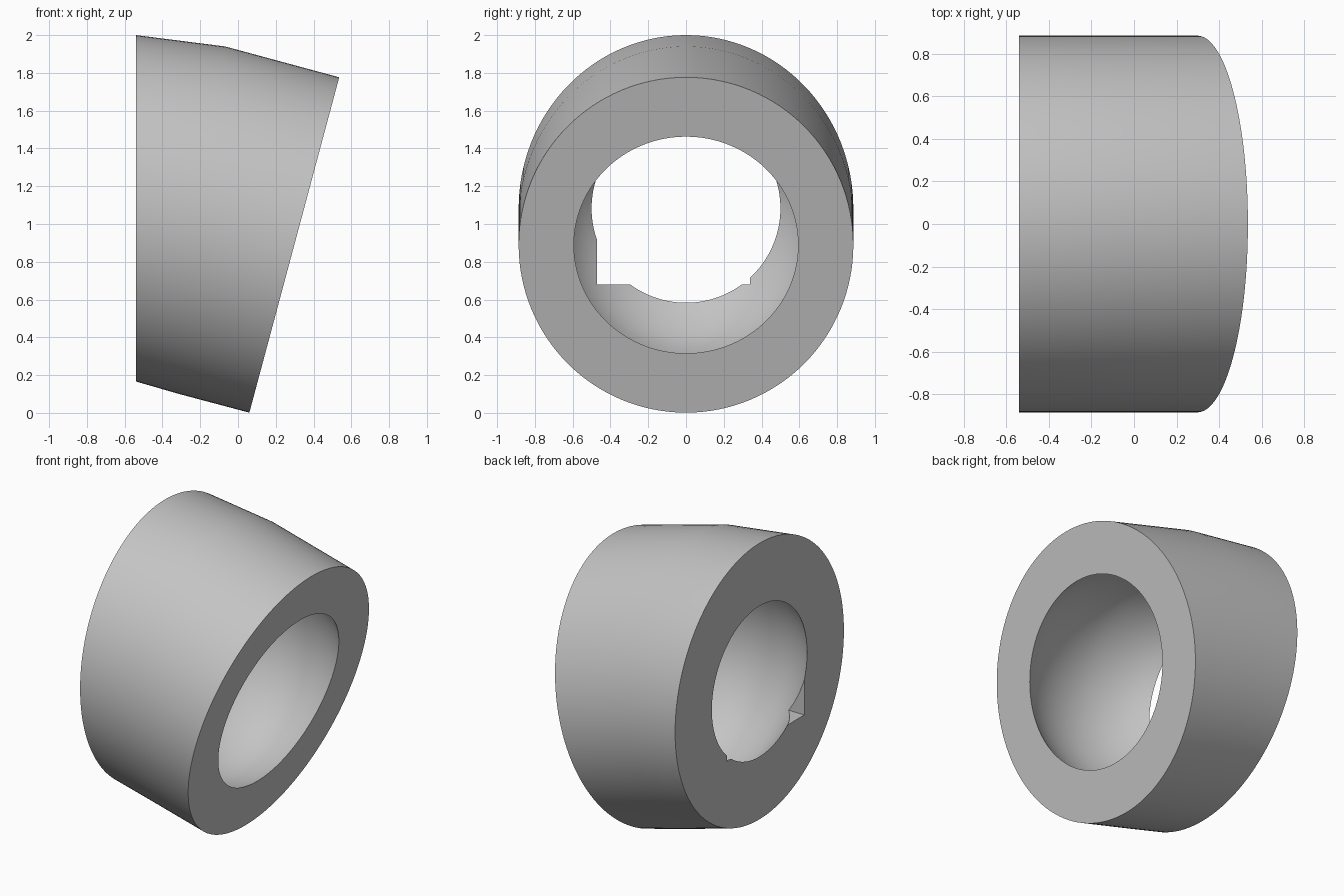
import bpy, bmesh, math

if "Cube" in bpy.data.objects:
    bpy.data.objects.remove(bpy.data.objects["Cube"], do_unlink=True)

SEG = 128
BORE_STEPS = 20
BEND = math.radians(15)

grey = bpy.data.materials.new("plain grey")
grey.use_nodes = True
colour = (0.55, 0.55, 0.55, 1)
grey.diffuse_color = colour
grey.node_tree.nodes["Principled BSDF"].inputs["Base Color"].default_value = colour


def ring(bm, x, z, tilt, ry, rz):
    """Ellipse in a plane leaning by tilt from the vertical."""
    verts = []
    for i in range(SEG):
        a = 2 * math.pi * i / SEG
        h = rz * math.sin(a)
        verts.append(bm.verts.new((x + h * math.sin(tilt), ry * math.cos(a),
                                   z + h * math.cos(tilt))))
    return verts


def bridge(bm, a, b):
    for i in range(SEG):
        j = (i + 1) % SEG
        bm.faces.new((a[i], a[j], b[j], b[i]))


# Centre line of the bent collar: x, z, tilt, outer half height
stations = [(-0.54, 1.083, 0, 0.917),
            (-0.19, 1.02, BEND / 2, 0.928),
            (0.298, 0.889, BEND, 0.919)]

bm = bmesh.new()

# Outer wall in two bent segments
outer = [ring(bm, x, z, t, 0.886, rz) for x, z, t, rz in stations]

# Barrel-shaped bore following the same bend
lengths = [math.dist(p[:2], q[:2]) for p, q in zip(stations, stations[1:])]
total = sum(lengths)
inner = []
for k in range(BORE_STEPS + 1):
    s = total * k / BORE_STEPS
    seg = 0 if s < lengths[0] else 1
    f = (s - seg * lengths[0]) / lengths[seg]
    x, z, tilt = (p + (q - p) * f for p, q in zip(stations[seg][:3], stations[seg + 1][:3]))
    r = math.sqrt(0.7 ** 2 - (s - 0.49) ** 2)
    inner.append(ring(bm, x, z, tilt, r, r))

# Walls and the two flat end faces
for loops in (outer, inner):
    for a, b in zip(loops, loops[1:]):
        bridge(bm, a, b)
bridge(bm, outer[0], inner[0])
bridge(bm, outer[-1], inner[-1])
bmesh.ops.recalc_face_normals(bm, faces=bm.faces)

mesh = bpy.data.meshes.new("collar")
bm.to_mesh(mesh)
bm.free()
mesh.materials.append(grey)
collar = bpy.data.objects.new("collar", mesh)
bpy.context.collection.objects.link(collar)

# Square-cornered notch through the narrow mouth
bpy.ops.mesh.primitive_cube_add(size=1, location=(-0.3, -0.065, 0.88))
cutter = bpy.context.object
cutter.name = "notch_cutter"
cutter.scale = (0.8, 0.81, 0.4)
cutter.data.materials.append(grey)
cutter.hide_render = True

bpy.ops.object.select_all(action='DESELECT')
collar.select_set(True)
bpy.context.view_layer.objects.active = collar
cut = collar.modifiers.new("notch", 'BOOLEAN')
cut.operation = 'DIFFERENCE'
cut.solver = 'EXACT'
cut.object = cutter
bpy.ops.object.modifier_apply(modifier=cut.name)
bpy.data.objects.remove(cutter, do_unlink=True)
bpy.ops.object.shade_smooth_by_angle(angle=math.radians(30))
